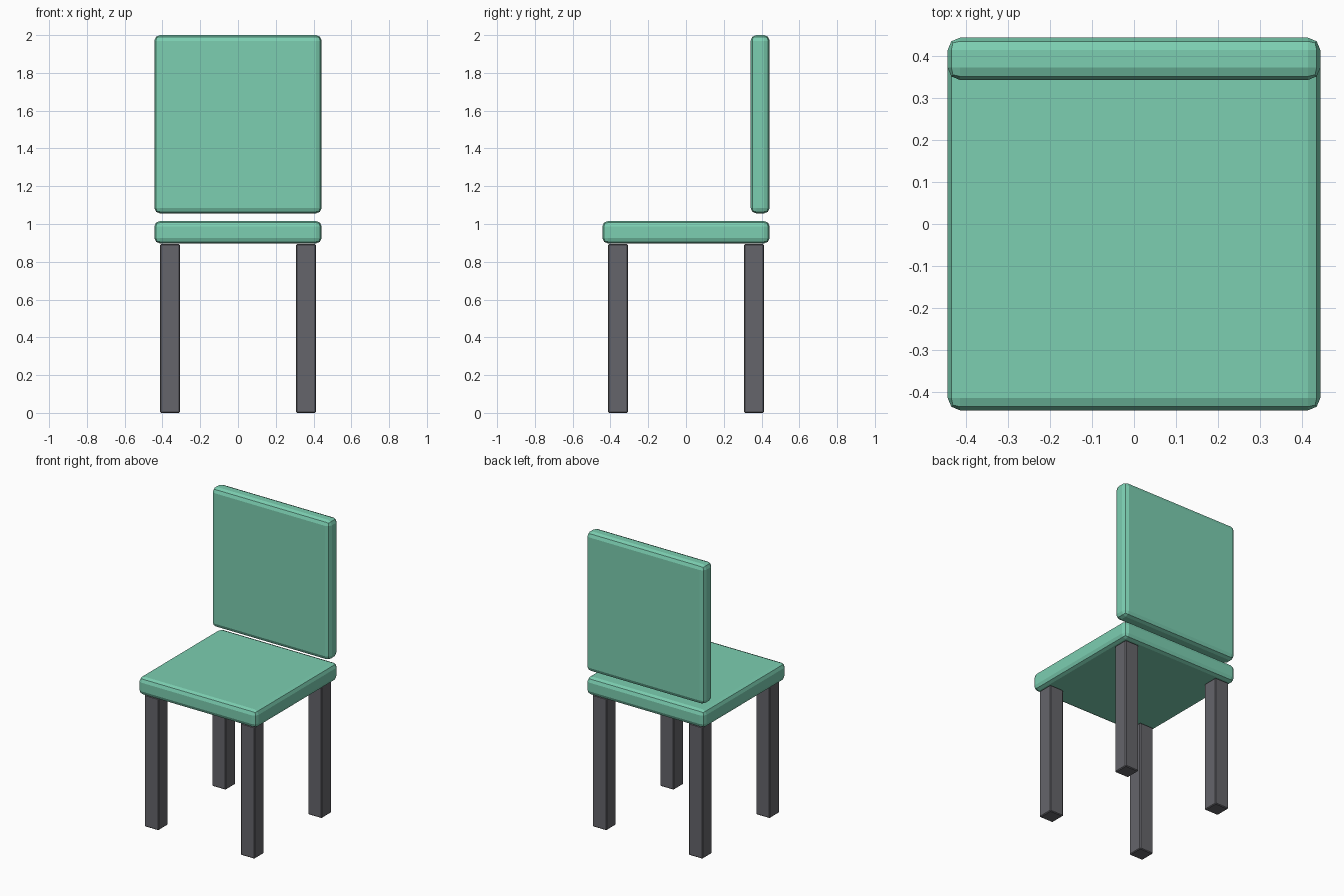
import bpy

if "Cube" in bpy.data.objects:
    bpy.data.objects.remove(bpy.data.objects["Cube"])


def material(name, rgb):
    mat = bpy.data.materials.new(name)
    mat.diffuse_color = (*rgb, 1.0)
    mat.use_nodes = True
    mat.node_tree.nodes["Principled BSDF"].inputs["Base Color"].default_value = mat.diffuse_color
    return mat


def block(name, low, high, bevel, segments, mat):
    """Bevelled box spanning the corners low and high."""
    centre = [(a + b) / 2 for a, b in zip(low, high)]
    bpy.ops.mesh.primitive_cube_add(size=1, location=centre)
    obj = bpy.context.object
    obj.name = name
    obj.scale = [b - a for a, b in zip(low, high)]
    bpy.ops.object.transform_apply(location=False, rotation=False, scale=True)
    mod = obj.modifiers.new("rounded_edges", 'BEVEL')
    mod.width = bevel
    mod.segments = segments
    obj.data.materials.append(mat)
    return obj


mint = material("mint", (0.2, 0.62, 0.44))
dark = material("dark_grey", (0.13, 0.13, 0.145))

H = 0.443  # half width of seat and back

# Cushioned seat and floating back panel
block("seat", (-H, -H, 0.897), (H, H, 1.016), 0.03, 2, mint)
block("backrest", (-H, 0.342, 1.056), (H, H, 2.0), 0.03, 2, mint)

# Four square legs
LEG, HALF = 0.36, 0.052
for row, y in (("front", -LEG), ("back", LEG)):
    for side, x in (("left", -LEG), ("right", LEG)):
        block(f"{row}_{side}_leg", (x - HALF, y - HALF, 0.0),
              (x + HALF, y + HALF, 0.893), 0.005, 1, dark)
